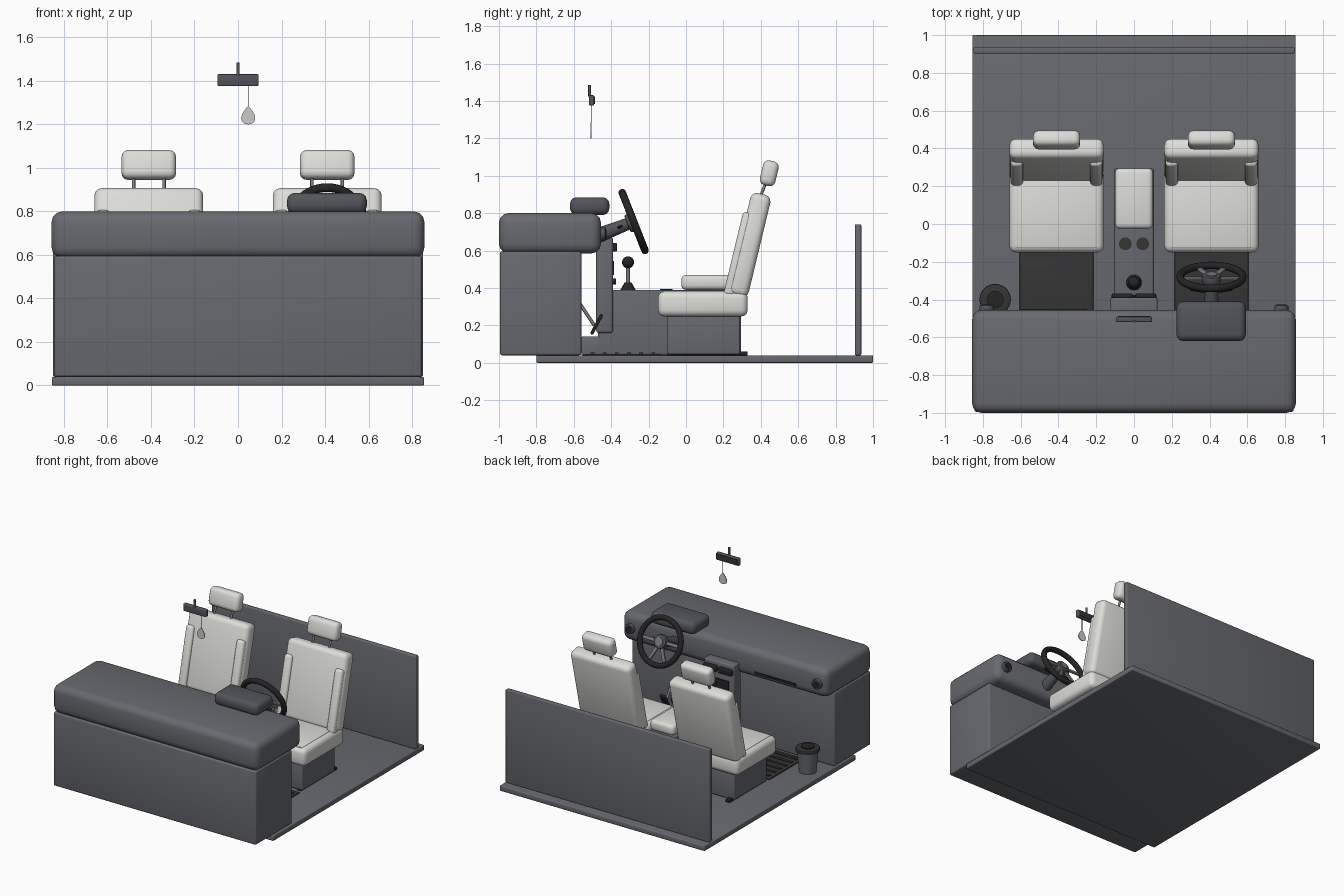
import bpy, bmesh, math
from mathutils import Matrix, Vector

if "Cube" in bpy.data.objects:
    bpy.data.objects.remove(bpy.data.objects["Cube"], do_unlink=True)


def material(name, r, g, b):
    m = bpy.data.materials.new(name)
    m.use_nodes = True
    m.diffuse_color = (r, g, b, 1)
    m.node_tree.nodes["Principled BSDF"].inputs["Base Color"].default_value = (r, g, b, 1)
    return m


GREY = material("slate grey", 0.135, 0.143, 0.16)
DARK_GREY = material("dark slate", 0.085, 0.09, 0.105)
CREAM = material("seat off white", 0.72, 0.72, 0.69)
BLACK = material("soft black", 0.018, 0.018, 0.019)
RUBBER = material("rubber mat", 0.035, 0.035, 0.036)
METAL = material("dull metal", 0.2, 0.2, 0.21)
PAPER = material("light grey paper", 0.6, 0.6, 0.59)


def finish(name, bm, mat, matrix, bevel=0.0, segments=3):
    mesh = bpy.data.meshes.new(name)
    bmesh.ops.recalc_face_normals(bm, faces=bm.faces)
    bm.to_mesh(mesh)
    bm.free()
    mesh.materials.append(mat)
    ob = bpy.data.objects.new(name, mesh)
    bpy.context.collection.objects.link(ob)
    ob.matrix_world = matrix
    bpy.ops.object.select_all(action='DESELECT')
    ob.select_set(True)
    bpy.context.view_layer.objects.active = ob
    if bevel:
        mod = ob.modifiers.new("Rounded edges", 'BEVEL')
        mod.width, mod.segments = bevel, segments
        mod.limit_method = 'ANGLE'
        bpy.ops.object.modifier_apply(modifier=mod.name)
    bpy.ops.object.shade_smooth_by_angle(angle=math.radians(40))
    return ob


def box(name, centre, size, mat, bevel=0.0, tilt=0.0, frame=Matrix()):
    bm = bmesh.new()
    bmesh.ops.create_cube(bm, size=1)
    bmesh.ops.scale(bm, vec=size, verts=bm.verts)
    matrix = frame @ Matrix.Translation(centre) @ Matrix.Rotation(math.radians(tilt), 4, 'X')
    return finish(name, bm, mat, matrix, bevel)


def span(name, x, y, z, mat, bevel=0.0):
    """Box given by its limits on each axis."""
    lims = (x, y, z)
    return box(name, [(a + b) / 2 for a, b in lims], [b - a for a, b in lims], mat, bevel)


def rod(name, start, end, r1, mat, r2=None, bevel=0.0, sides=24, frame=Matrix()):
    start, end = Vector(start), Vector(end)
    d = end - start
    bm = bmesh.new()
    bmesh.ops.create_cone(bm, cap_ends=True, segments=sides, radius1=r1,
                          radius2=r1 if r2 is None else r2, depth=d.length)
    turn = d.to_track_quat('Z', 'Y').to_matrix().to_4x4()
    return finish(name, bm, mat, frame @ Matrix.Translation((start + end) / 2) @ turn, bevel, 2)


def ring(name, radius, tube, mat, frame, around=48, across=12):
    bm = bmesh.new()
    loops = []
    for i in range(around):
        a = math.tau * i / around
        loop = []
        for j in range(across):
            b = math.tau * j / across
            r = radius + tube * math.cos(b)
            loop.append(bm.verts.new((r * math.cos(a), r * math.sin(a), tube * math.sin(b))))
        loops.append(loop)
    for i in range(around):
        p, q = loops[i], loops[(i + 1) % around]
        for j in range(across):
            k = (j + 1) % across
            bm.faces.new((p[j], q[j], q[k], p[k]))
    return finish(name, bm, mat, frame)


# Floor and rear wall
span("floor", (-.855, .855), (-.8, 1), (0, .04), GREY, .006)
span("rear_wall", (-.85, .85), (.903, .937), (.04, .74), GREY, .006)

# Dashboard
span("dash_body", (-.845, .845), (-.995, -.56), (.04, .595), GREY, .012)
span("dash_top", (-.857, .857), (-1, -.455), (.585, .8), GREY, .05)
span("instrument_hood", (.225, .592), (-.62, -.41), (.79, .885), DARK_GREY, .035)
span("glovebox_handle", (-.6, -.25), (-.458, -.45), (.625, .64), BLACK)
for side, x in (("left", .78), ("right", -.78)):
    rod(side + "_air_vent", (x, -.47, .69), (x, -.43, .69), .037, DARK_GREY, bevel=.006)
    rod(side + "_vent_core", (x, -.432, .69), (x, -.426, .69), .026, BLACK)

# Centre stack and console
span("centre_stack", (-.125, .125), (-.48, -.39), (.16, .67), GREY, .012)
span("tunnel", (-.105, .105), (-.56, -.45), (.04, .14), GREY, .008)
span("console", (-.105, .105), (-.47, .295), (.04, .39), GREY, .012)
span("armrest", (-.1, .1), (-.025, .295), (.39, .47), CREAM, .025)
span("stack_screen", (-.085, .085), (-.392, -.384), (.47, .545), BLACK)
for x in (-.063, .063):
    span("stack_vent", (x - .055, x + .055), (-.4, -.368), (.595, .64), BLACK, .008)
    rod("cup_holder", (x * .73, -.105, .388), (x * .73, -.105, .394), .034, RUBBER)
for x in (-.06, 0, .06):
    rod("stack_knob", (x, -.392, .435), (x, -.375, .435), .016, BLACK)

# Gear lever
rod("gear_boot", (0, -.31, .388), (0, -.31, .43), .042, BLACK, r2=.018)
rod("gear_stick", (0, -.31, .42), (0, -.31, .52), .01, METAL)
knob = bmesh.new()
bmesh.ops.create_uvsphere(knob, u_segments=24, v_segments=14, radius=.032)
finish("gear_knob", knob, BLACK, Matrix.Translation((0, -.31, .537)))

# Seats
LEAN = -13.5
for side, cx in (("left", .41), ("right", -.41)):
    def part(name, y, z, size, mat, bevel, dx=0.0, tilt=LEAN):
        box(side + "_" + name, (cx + dx, y, z), size, mat, bevel, tilt)

    part("seat_base", .095, .15, (.39, .39, .21), GREY, .01, tilt=0)
    part("seat_cushion", .09, .315, (.5, .48, .135), CREAM, .035, tilt=0)
    part("seat_pad", .06, .381, (.42, .37, .012), CREAM, .005, tilt=0)
    part("seat_back", .34, .63, (.5, .11, .56), CREAM, .035)
    part("headrest", .445, 1.013, (.25, .085, .135), CREAM, .03)
    for dx in (-.21, .21):
        part("back_bolster", .282, .58, (.065, .06, .46), CREAM, .02, dx)
        part("seat_rail", .115, .05, (.035, .43, .022), BLACK, .004, dx * .8, 0)
    for dx in (-.07, .07):
        rod(side + "_headrest_post", (cx + dx, .39, .87), (cx + dx, .43, .97), .008, METAL)

    # Ribbed floor mat
    span(side + "_floor_mat", (cx - .195, cx + .195), (-.54, -.13), (.038, .048), RUBBER, .003)
    for i in range(6):
        y = -.5 + i * .065
        span(side + "_mat_rib", (cx - .17, cx + .17), (y - .01, y + .01), (.046, .054), RUBBER)

# Steering wheel, built around its own axis
wheel = Matrix.Translation((.41, -.28, .755)) @ Matrix.Rotation(math.radians(-68.5), 4, 'X')
ring("steering_rim", .166, .02, BLACK, wheel)
rod("steering_hub", (0, 0, -.035), (0, 0, .012), .05, DARK_GREY, bevel=.008, frame=wheel)
rod("hub_cap", (0, 0, .01), (0, 0, .018), .03, METAL, frame=wheel)
for angle in (0, 65, 115, 180):
    turn = wheel @ Matrix.Rotation(math.radians(angle), 4, 'Z')
    box("steering_spoke", (.1, 0, -.008), (.12, .026, .014), METAL, .004, frame=turn)
rod("steering_column", (0, 0, -.24), (0, 0, -.03), .042, DARK_GREY, r2=.032, frame=wheel)
for x in (-1, 1):
    rod("column_stalk", (0, 0, -.09), (x * .11, 0, -.07), .008, BLACK, sides=12, frame=wheel)

# Pedals
for name, x, w in (("clutch", .31, .06), ("brake", .41, .07), ("accelerator", .51, .05)):
    rod(name + "_arm", (x, -.57, .32), (x, -.49, .2), .009, METAL, sides=12)
    box(name + "_pedal", (x, -.478, .205), (w, .018, .12), BLACK, .006, -28)

# Waste bin
rod("waste_bin", (-.735, -.4, .04), (-.735, -.4, .2), .06, GREY, r2=.074, sides=32)
rod("bin_lid", (-.735, -.4, .195), (-.735, -.4, .222), .083, RUBBER, bevel=.007, sides=32)
rod("bin_lid_top", (-.735, -.4, .22), (-.735, -.4, .232), .045, BLACK, sides=32)

# Rear view mirror with hanging tag
box("mirror", (0, -.505, 1.403), (.19, .028, .055), DARK_GREY, .006)
span("mirror_glass", (-.085, .085), (-.492, -.487), (1.383, 1.424), RUBBER)
rod("mirror_stem", (0, -.515, 1.425), (0, -.515, 1.485), .008, DARK_GREY, sides=12)
rod("tag_string", (.047, -.507, 1.28), (.047, -.507, 1.38), .002, BLACK, sides=8)
tag = bmesh.new()
outline = []
for i in range(32):
    t = math.tau * i / 32
    outline.append(tag.verts.new((.042 * math.sin(t) * math.sin(t / 2), 0, .042 * math.cos(t))))
face = tag.faces.new(outline)
extruded = bmesh.ops.extrude_face_region(tag, geom=[face])
bmesh.ops.translate(tag, vec=(0, .006, 0),
                    verts=[v for v in extruded["geom"] if isinstance(v, bmesh.types.BMVert)])
finish("hanging_tag", tag, PAPER, Matrix.Translation((.047, -.51, 1.242)))
